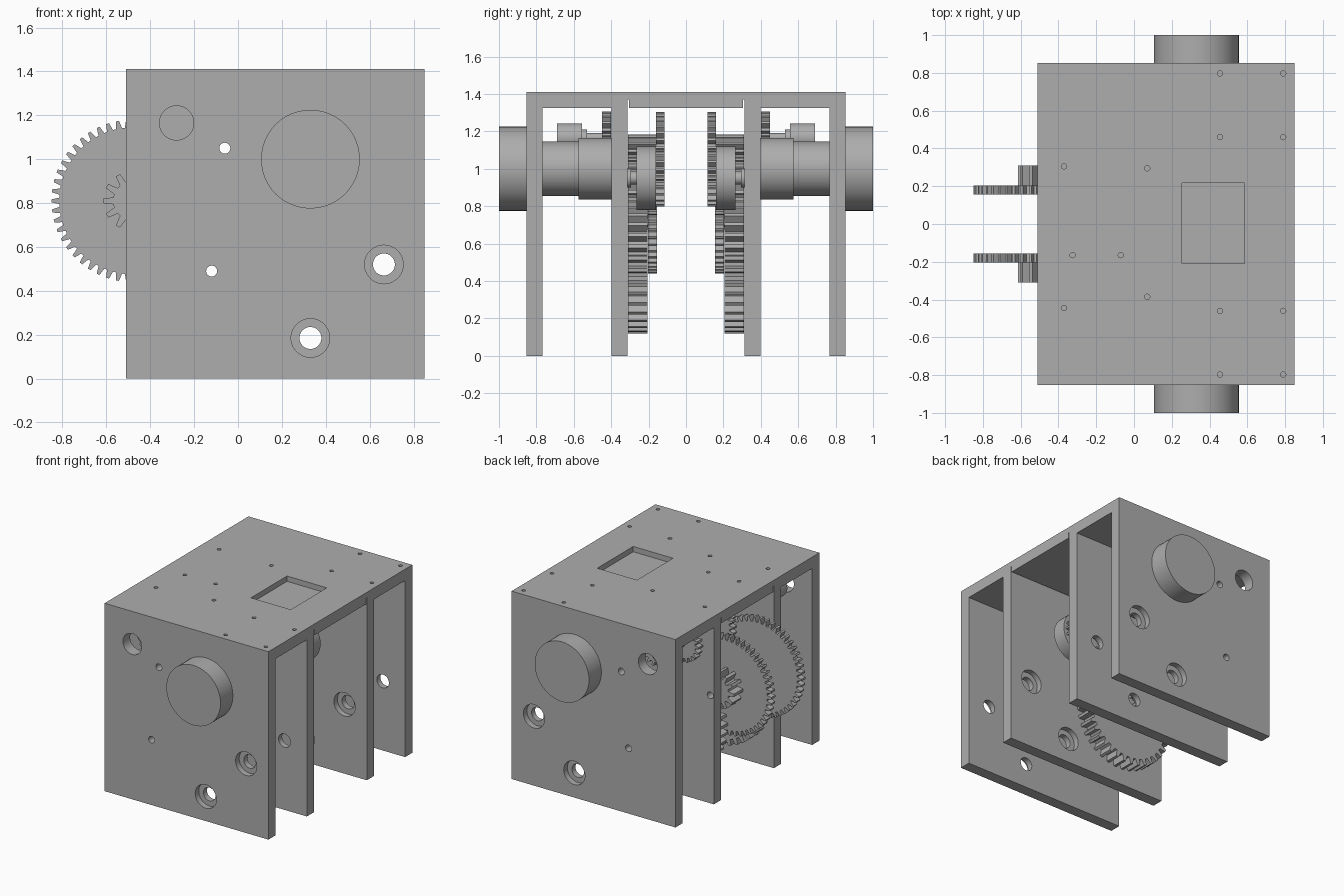
import bpy, bmesh, math

cube = bpy.data.objects.get("Cube")
if cube:
    bpy.data.objects.remove(cube, do_unlink=True)

grey = bpy.data.materials.new("plain_grey")
grey.use_nodes = True
COLOUR = (0.42, 0.42, 0.42, 1)
grey.diffuse_color = COLOUR
grey.node_tree.nodes["Principled BSDF"].inputs["Base Color"].default_value = COLOUR


def finish(bm, name, smooth=False):
    bmesh.ops.recalc_face_normals(bm, faces=bm.faces)
    mesh = bpy.data.meshes.new(name)
    bm.to_mesh(mesh)
    bm.free()
    mesh.materials.append(grey)
    if smooth:
        mesh.shade_smooth()
        mesh.set_sharp_from_angle(angle=math.radians(30))
    ob = bpy.data.objects.new(name, mesh)
    bpy.context.collection.objects.link(ob)
    return ob


def add_box(bm, x0, x1, y0, y1, z0, z1):
    vs = bmesh.ops.create_cube(bm, size=1)["verts"]
    for v in vs:
        v.co.x = x1 if v.co.x > 0 else x0
        v.co.y = y1 if v.co.y > 0 else y0
        v.co.z = z1 if v.co.z > 0 else z0


def add_lathe(bm, a, b, profile, axis="Y", sides=48):
    """Closed solid of (radius, position) steps along Y through (x, z), or along Z through (x, y)."""
    rings = []
    for r, t in profile:
        ring = []
        for i in range(sides):
            w = math.tau * i / sides
            u, v = a + r * math.cos(w), b + r * math.sin(w)
            ring.append(bm.verts.new((u, t, v) if axis == "Y" else (u, v, t)))
        rings.append(ring)
    for p, q in zip(rings, rings[1:]):
        for i in range(sides):
            j = (i + 1) % sides
            bm.faces.new((p[i], p[j], q[j], q[i]))
    bm.faces.new(rings[0])
    bm.faces.new(rings[-1])


def lathe(name, x, z, profile, side):
    bm = bmesh.new()
    add_lathe(bm, x, z, [(r, side * y) for r, y in profile])
    return finish(bm, name, smooth=True)


def gear(name, x, z, teeth, r_out, depth, y0, y1, side, bore=0.025, phase=0.0):
    bm = bmesh.new()
    # four corners per tooth: root, tip, tip, root
    steps = [(-0.34, r_out - depth), (-0.15, r_out), (0.15, r_out), (0.34, r_out - depth)]
    loops = []
    for y in (y0 * side, y1 * side):
        outer, inner = [], []
        for k in range(teeth):
            for f, r in steps:
                w = math.tau * (k + f + phase) / teeth
                c, s = math.cos(w), math.sin(w)
                outer.append(bm.verts.new((x + r * c, y, z + r * s)))
                inner.append(bm.verts.new((x + bore * c, y, z + bore * s)))
        loops.append((outer, inner))
    (o0, i0), (o1, i1) = loops
    n = len(o0)
    for i in range(n):
        j = (i + 1) % n
        for p, q in ((o0, o1), (o1, i1), (i1, i0), (i0, o0)):
            bm.faces.new((p[i], p[j], q[j], q[i]))
    return finish(bm, name)


def cut(ob, bm):
    """Subtract the cutter solid from the object and bake the result."""
    cutter = finish(bm, "cutter")
    cutter.hide_render = True
    mod = ob.modifiers.new("holes", "BOOLEAN")
    mod.operation, mod.solver, mod.object = "DIFFERENCE", "EXACT", cutter
    deps = bpy.context.evaluated_depsgraph_get()
    mesh = bpy.data.meshes.new_from_object(ob.evaluated_get(deps))
    ob.modifiers.clear()
    ob.data = mesh
    bpy.data.objects.remove(cutter, do_unlink=True)
    mesh.shade_smooth()
    mesh.set_sharp_from_angle(angle=math.radians(30))


X0, X1 = -0.51, 0.85
OUT0, OUT1 = 0.768, 0.853      # outer plate span in y
IN0, IN1 = 0.313, 0.398        # inner plate span in y
UNDER, TOP, GROOVE = 1.325, 1.41, 1.37

BEARINGS = [(0.33, 0.185), (0.665, 0.52)]
SHAFT_A = (-0.48, 0.81)
SHAFT_B = (-0.12, 0.49)
SHAFT_C = (-0.06, 1.05)
SENSOR = (-0.28, 1.165)
MOTOR = (0.33, 1.0)
DRIVE = (0.33, 0.95)

# Top plate with pocket, blind screw holes and grooves for the inner plates
bm = bmesh.new()
add_box(bm, X0, X1, -OUT1, OUT1, UNDER, TOP)
top = finish(bm, "top_plate")
bm = bmesh.new()
add_box(bm, 0.255, 0.585, -0.21, 0.217, GROOVE, TOP + 0.1)
for s in (-1, 1):
    add_box(bm, X0 - 0.1, X1 + 0.1, s * 0.305, s * IN1, UNDER - 0.1, GROOVE)
screws = [(x, s * y) for x in (0.455, 0.79) for y in (0.46, 0.797) for s in (-1, 1)]
screws += [(-0.37, 0.305), (0.07, 0.295), (-0.325, -0.165),
           (-0.07, -0.165), (0.07, -0.385), (-0.37, -0.445)]
for x, y in screws:
    add_lathe(bm, x, y, [(0.014, GROOVE + 0.005), (0.014, TOP + 0.1)], "Z", 16)
cut(top, bm)

for s, end in ((-1, "front"), (1, "back")):
    # Outer plate, counterbored from the outside
    bm = bmesh.new()
    add_box(bm, X0, X1, s * OUT0, s * OUT1, 0, UNDER)
    outer = finish(bm, end + "_outer_plate")
    bm = bmesh.new()
    for x, z in BEARINGS:
        mid = s * 0.81
        add_lathe(bm, x, z, [(0.05, s * 0.7), (0.05, mid), (0.088, mid), (0.088, s * 0.95)])
    for (x, z), r in ((SHAFT_B, 0.025), (SHAFT_C, 0.025), (SENSOR, 0.078)):
        add_lathe(bm, x, z, [(r, s * 0.7), (r, s * 0.95)])
    cut(outer, bm)

    # Inner plate, counterbored from the inside
    bm = bmesh.new()
    add_box(bm, X0, X1, s * IN0, s * IN1, 0, GROOVE)
    inner = finish(bm, end + "_inner_plate")
    bm = bmesh.new()
    for x, z in BEARINGS:
        mid = s * 0.355
        add_lathe(bm, x, z, [(0.05, s * 0.5), (0.05, mid), (0.088, mid), (0.088, s * 0.2)])
    for x, z in (SHAFT_A, SHAFT_B, SHAFT_C):
        add_lathe(bm, x, z, [(0.025, s * 0.2), (0.025, s * 0.5)])
    cut(inner, bm)

    # Motor with stepped body, and its drive wheel
    lathe(end + "_motor", *MOTOR, [(0.225, 1.0), (0.225, OUT1), (0.145, OUT1), (0.145, 0.575),
                                   (0.165, 0.575), (0.165, IN1)], s)
    lathe(end + "_drive_wheel", *DRIVE, [(0.05, IN0), (0.05, 0.295), (0.035, 0.295), (0.035, 0.265),
                                         (0.17, 0.265), (0.17, 0.16)], s)
    gear(end + "_drive_pinion", *DRIVE, 20, 0.15, 0.032, 0.115, 0.16, s)

    # Rotation sensor and its gear
    lathe(end + "_sensor", *SENSOR, [(0.078, 0.69), (0.078, 0.555), (0.045, 0.555), (0.045, 0.53),
                                     (0.025, 0.53), (0.025, 0.40)], s)
    gear(end + "_sensor_gear", *SENSOR, 20, 0.14, 0.03, 0.40, 0.45, s)
    gear(end + "_sensor_pinion", *SHAFT_C, 16, 0.118, 0.03, 0.40, 0.45, s, phase=0.5)

    # Reduction gear train
    gear(end + "_first_gear", *SHAFT_C, 36, 0.253, 0.032, 0.115, 0.16, s, phase=0.5)
    gear(end + "_first_pinion", *SHAFT_C, 18, 0.135, 0.032, 0.16, 0.31, s)
    gear(end + "_second_gear", *SHAFT_A, 50, 0.37, 0.035, 0.155, 0.203, s)
    gear(end + "_second_pinion", *SHAFT_A, 12, 0.135, 0.045, 0.203, 0.31, s)
    gear(end + "_third_gear", *SHAFT_B, 36, 0.372, 0.045, 0.205, 0.31, s, phase=0.5)
